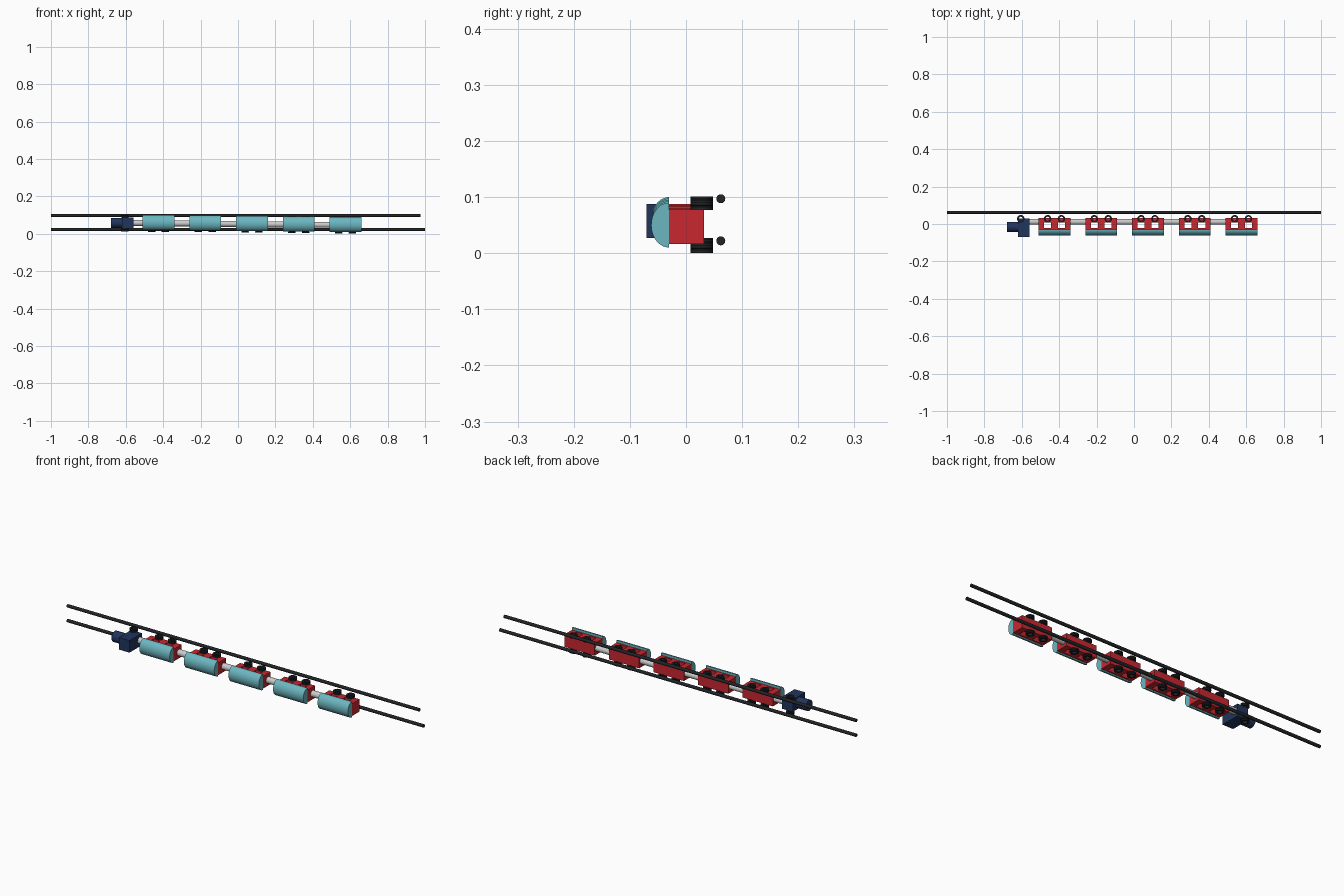
import bpy, bmesh, math
from mathutils import Matrix

if "Cube" in bpy.data.objects:
    bpy.data.objects.remove(bpy.data.objects["Cube"])


def material(name, rgb):
    m = bpy.data.materials.new(name)
    m.diffuse_color = (*rgb, 1)
    m.use_nodes = True
    m.node_tree.nodes["Principled BSDF"].inputs["Base Color"].default_value = m.diffuse_color
    return m


RED = material("red", (0.58, 0.02, 0.03))
TEAL = material("teal", (0.15, 0.47, 0.53))
NAVY = material("navy", (0.015, 0.035, 0.11))
BLACK = material("black", (0.015, 0.017, 0.02))


def add_object(name, bm, mat=None, smooth=False):
    bmesh.ops.recalc_face_normals(bm, faces=bm.faces)
    me = bpy.data.meshes.new(name)
    bm.to_mesh(me)
    bm.free()
    ob = bpy.data.objects.new(name, me)
    bpy.context.collection.objects.link(ob)
    if mat:
        me.materials.append(mat)
    if smooth:
        bpy.ops.object.select_all(action='DESELECT')
        ob.select_set(True)
        bpy.context.view_layer.objects.active = ob
        bpy.ops.object.shade_smooth_by_angle(angle=math.radians(35))
    return ob


def box(name, x, y, z, mat):
    bm = bmesh.new()
    bmesh.ops.create_cube(bm, size=1)
    for v in bm.verts:
        v.co = [lo + (c + 0.5) * (hi - lo) for c, (lo, hi) in zip(v.co, (x, y, z))]
    return add_object(name, bm, mat)


def rod(name, x0, x1, y, z, r, mat=None, sides=24):
    bm = bmesh.new()
    bmesh.ops.create_cone(bm, cap_ends=True, segments=sides, radius1=r, radius2=r, depth=x1 - x0,
                          matrix=Matrix.Translation(((x0 + x1) / 2, y, z)) @ Matrix.Rotation(math.pi / 2, 4, 'Y'))
    return add_object(name, bm, mat, True)


def extrude_x(name, profile, x0, x1, mat):
    bm = bmesh.new()
    face = bm.faces.new([bm.verts.new((x0, y, z)) for y, z in profile])
    out = bmesh.ops.extrude_face_region(bm, geom=[face])
    bmesh.ops.translate(bm, vec=(x1 - x0, 0, 0),
                        verts=[g for g in out["geom"] if isinstance(g, bmesh.types.BMVert)])
    return add_object(name, bm, mat, True)


def wheel(name, x, y, z, outer=0.02, inner=0.011, h=0.014):
    # Grooved ring spun about a vertical axle
    prof = [(inner, -h / 2), (outer, -h / 2), (outer, -0.002), (outer - 0.002, 0),
            (outer, 0.002), (outer, h / 2), (inner, h / 2)]
    bm = bmesh.new()
    n = 24
    rings = [[bm.verts.new((x + r * math.cos(a), y + r * math.sin(a), z + d)) for r, d in prof]
             for a in (2 * math.pi * i / n for i in range(n))]
    for i in range(n):
        a, b = rings[i], rings[(i + 1) % n]
        for j in range(len(prof)):
            k = (j + 1) % len(prof)
            bm.faces.new((a[j], a[k], b[k], b[j]))
    return add_object(name, bm, BLACK, True)


def pierced_body(name, cx, z0, z1):
    # Block with two vertical square openings
    bm = bmesh.new()
    xs = [cx + d for d in (-0.085, -0.056, -0.018, 0.018, 0.056, 0.085)]
    ys = [-0.03, -0.022, 0.009, 0.032]
    grid = [[bm.verts.new((x, y, z0)) for y in ys] for x in xs]
    faces = [bm.faces.new((grid[i][j], grid[i + 1][j], grid[i + 1][j + 1], grid[i][j + 1]))
             for i in range(5) for j in range(3) if not (j == 1 and i in (1, 3))]
    out = bmesh.ops.extrude_face_region(bm, geom=faces)
    bmesh.ops.translate(bm, vec=(0, 0, z1 - z0),
                        verts=[g for g in out["geom"] if isinstance(g, bmesh.types.BMVert)])
    return add_object(name, bm, RED)


# Guide rails
rod("upper_rail", -1, 0.975, 0.062, 0.097, 0.008, BLACK)
rod("lower_rail", -1, 1, 0.062, 0.022, 0.008, BLACK)

# Carriages, each slightly lower than the previous one
centres = [-0.425 + 0.25 * i for i in range(5)]
for i, cx in enumerate(centres):
    dz = -0.0025 * i
    pierced_body(f"carriage_body_{i + 1}", cx, 0.026 + dz, 0.088 + dz)
    arc = [(-0.03 - 0.032 * math.sin(t), 0.06 + dz - 0.04 * math.cos(t))
           for t in (math.pi * k / 24 for k in range(25))]
    extrude_x(f"carriage_cover_{i + 1}", arc, cx - 0.085, cx + 0.085, TEAL)
    for s, side in ((-1, "left"), (1, "right")):
        for z, level in ((0.094, "upper"), (0.0175, "lower")):
            wheel(f"{level}_{side}_wheel_{i + 1}", cx + s * 0.037, 0.028, z + dz)

# Coupling tubes between the carriages
for i, cx in enumerate([-0.645] + centres[:-1]):
    rod(f"coupling_tube_{i + 1}", cx + 0.084, centres[i] - 0.084, 0.012, 0.058 - 0.0025 * i, 0.016)

# Drive unit with its motor and wheels
box("drive_housing", (-0.62, -0.56), (-0.07, 0.03), (0.027, 0.088), NAVY)
rod("drive_motor", -0.68, -0.618, -0.016, 0.058, 0.027, NAVY)
for z, level in ((0.094, "upper"), (0.02, "lower")):
    wheel(f"drive_{level}_wheel", -0.605, 0.028, z)
